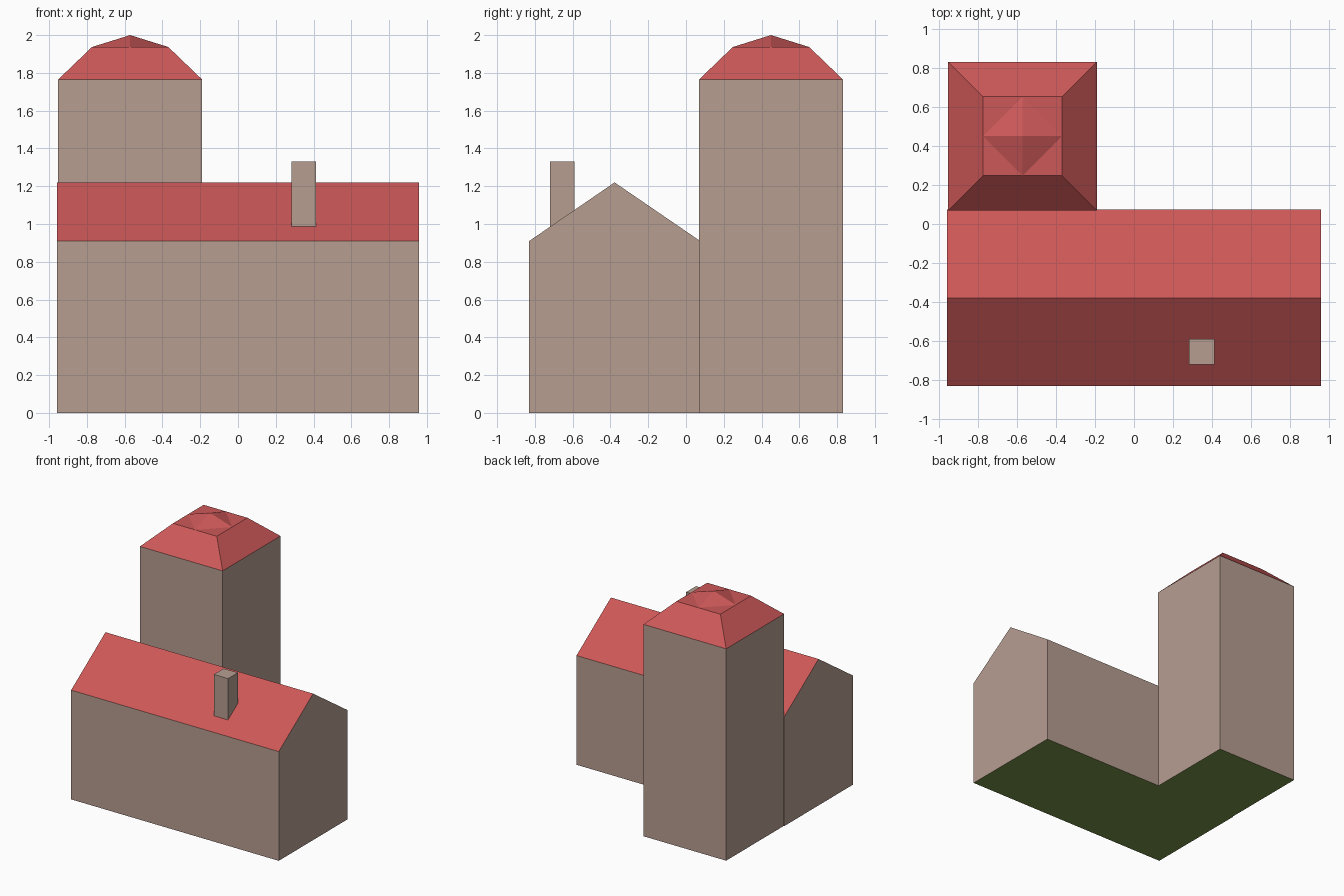
import bpy, bmesh, math

if "Cube" in bpy.data.objects:
    bpy.data.objects.remove(bpy.data.objects["Cube"])


def material(name, r, g, b):
    # sRGB 0-255 to linear
    lin = [((c / 255 + 0.055) / 1.055) ** 2.4 for c in (r, g, b)]
    m = bpy.data.materials.new(name)
    m.diffuse_color = (*lin, 1)
    m.use_nodes = True
    m.node_tree.nodes["Principled BSDF"].inputs["Base Color"].default_value = m.diffuse_color
    return m


WALL = material("stone_wall", 183, 158, 145)
ROOF = material("red_roof", 205, 88, 88)
BASE = material("green_underside", 120, 147, 71)


def make(name, bm, mats, rule=None):
    bmesh.ops.recalc_face_normals(bm, faces=bm.faces)
    bm.normal_update()
    for f in bm.faces:
        f.material_index = rule(f) if rule else 0
    me = bpy.data.meshes.new(name)
    bm.to_mesh(me)
    bm.free()
    for m in mats:
        me.materials.append(m)
    ob = bpy.data.objects.new(name, me)
    bpy.context.collection.objects.link(ob)
    return ob


def loft(sections):
    """Join equal-sized loops of points into a closed solid."""
    bm = bmesh.new()
    loops = [[bm.verts.new(p) for p in s] for s in sections]
    n = len(loops[0])
    bm.faces.new(loops[0])
    bm.faces.new(loops[-1])
    for a, b in zip(loops, loops[1:]):
        for i in range(n):
            j = (i + 1) % n
            bm.faces.new((a[i], a[j], b[j], b[i]))
    return bm


def square(cx, cy, half, z):
    return [(cx + sx * half, cy + sy * half, z)
            for sx, sy in ((-1, -1), (1, -1), (1, 1), (-1, 1))]


def wall_roof_base(f):
    nz = f.normal.z
    return 2 if nz < -0.5 else 1 if nz > 0.3 else 0


# Hall: gabled profile run along x
gable = [(-0.83, 0), (0.075, 0), (0.075, 0.91), (-0.378, 1.22), (-0.83, 0.91)]
make("hall", loft([[(x, y, z) for y, z in gable] for x in (-0.957, 0.957)]),
     (WALL, ROOF, BASE), wall_roof_base)

# Tower with sloped lower roof
TX, TY = -0.571, 0.45
make("tower", loft([square(TX, TY, h, z) for h, z in
                    ((0.381, 0), (0.381, 1.765), (0.202, 1.937))]),
     (WALL, ROOF, BASE), wall_roof_base)

# Low four-sided cap, its corners at the middles of the roof edges
bm = bmesh.new()
ring = [bm.verts.new((TX + 0.202 * math.cos(i * math.pi / 2),
                      TY + 0.202 * math.sin(i * math.pi / 2), 1.937))
        for i in range(4)]
tip = bm.verts.new((TX, TY, 2.0))
for i in range(4):
    bm.faces.new((ring[i], ring[(i + 1) % 4], tip))
make("tower_cap", bm, (ROOF,))

# Chimney on the front roof slope
make("chimney", loft([square(0.347, -0.655, 0.065, z) for z in (0.95, 1.33)]),
     (WALL,))
